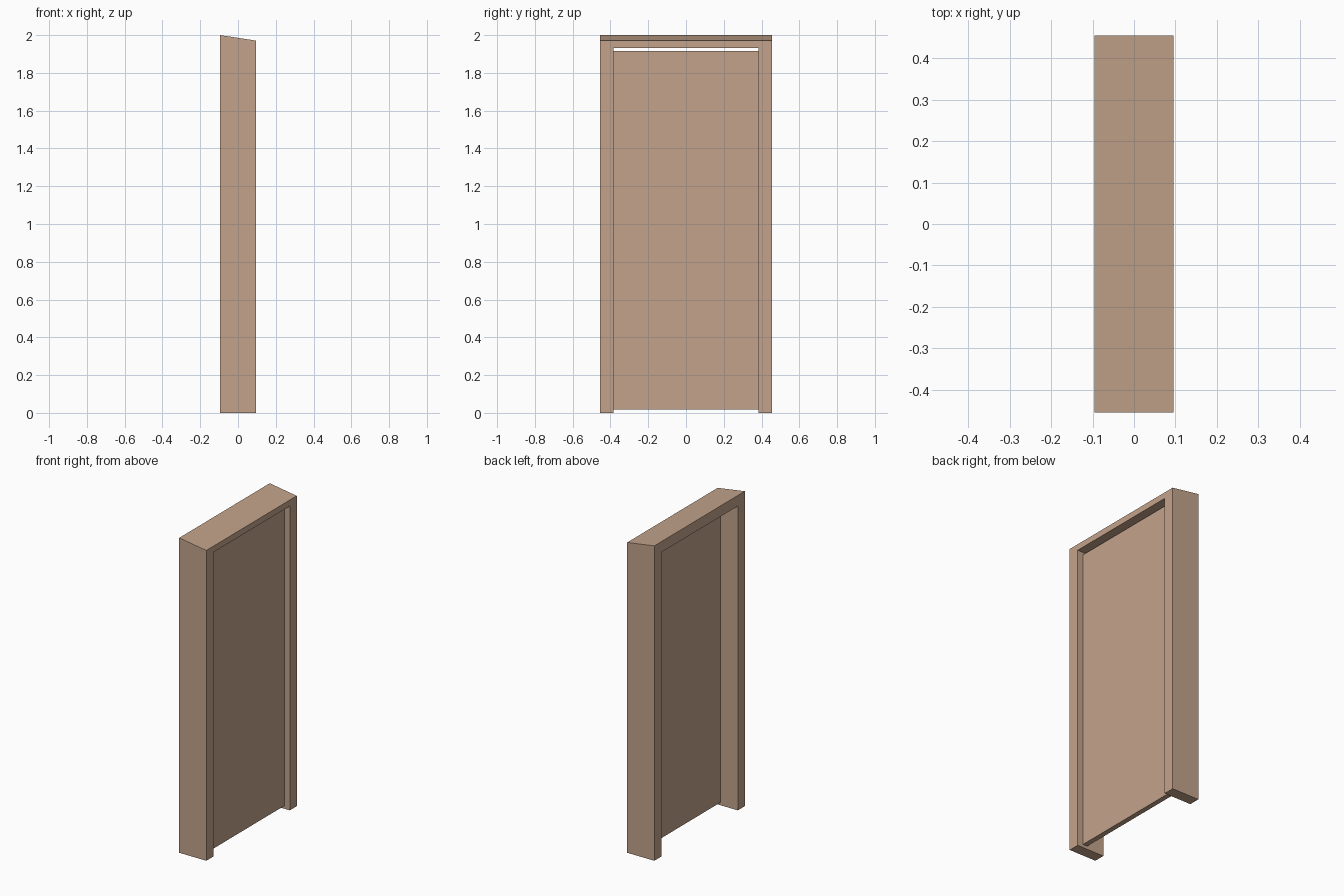
import bpy, bmesh

if "Cube" in bpy.data.objects:
    bpy.data.objects.remove(bpy.data.objects["Cube"])

HALF_DEPTH, HALF_WIDTH = 0.095, 0.454
OPEN_HALF, OPEN_TOP = 0.384, 1.932
TOP_BACK, TOP_FRONT = 2.0, 1.971

wood = bpy.data.materials.new("wood")
wood.diffuse_color = (0.55, 0.37, 0.26, 1)
wood.use_nodes = True
wood.node_tree.nodes["Principled BSDF"].inputs["Base Color"].default_value = wood.diffuse_color


def extrude_profile(name, points, x0, x1):
    """Extrude a (y, z) outline along x into a closed solid."""
    bm = bmesh.new()
    face = bm.faces.new([bm.verts.new((x0, y, z)) for y, z in points])
    ext = bmesh.ops.extrude_face_region(bm, geom=[face])["geom"]
    moved = [g for g in ext if isinstance(g, bmesh.types.BMVert)]
    bmesh.ops.translate(bm, verts=moved, vec=(x1 - x0, 0, 0))
    # Slope the top of the frame down towards +x
    for v in moved:
        if v.co.z > TOP_BACK - 1e-4:
            v.co.z = TOP_FRONT
    bmesh.ops.recalc_face_normals(bm, faces=bm.faces)
    mesh = bpy.data.meshes.new(name)
    bm.to_mesh(mesh)
    bm.free()
    mesh.materials.append(wood)
    obj = bpy.data.objects.new(name, mesh)
    bpy.context.collection.objects.link(obj)
    return obj


# Door frame: two jambs and lintel in one arch outline
half = [(HALF_WIDTH, TOP_BACK), (HALF_WIDTH, 0), (OPEN_HALF, 0), (OPEN_HALF, OPEN_TOP)]
outline = half + [(-y, z) for y, z in reversed(half)]
extrude_profile("door_frame", outline, -HALF_DEPTH, HALF_DEPTH)

# Door panel: thin slab with gaps above and below
panel = [(-OPEN_HALF, 0.019), (OPEN_HALF, 0.019), (OPEN_HALF, 1.915), (-OPEN_HALF, 1.915)]
extrude_profile("door_panel", panel, 0.025, 0.057)
